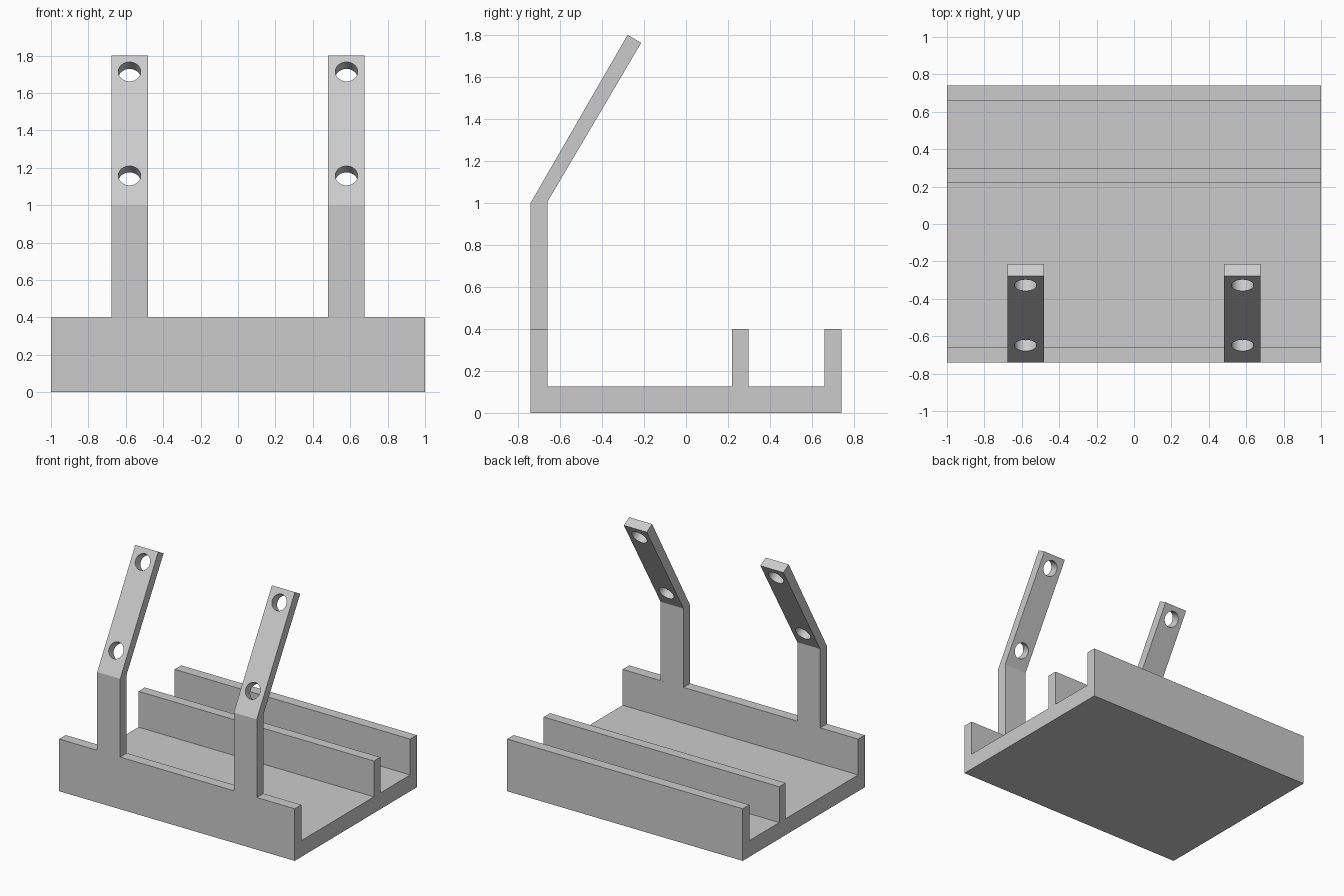
import bpy, bmesh, math
from mathutils import Vector

if "Cube" in bpy.data.objects:
    bpy.data.objects.remove(bpy.data.objects["Cube"], do_unlink=True)

grey = bpy.data.materials.new("plain grey")
grey.use_nodes = True
COLOUR = (0.6, 0.6, 0.6, 1)
grey.diffuse_color = COLOUR
grey.node_tree.nodes["Principled BSDF"].inputs["Base Color"].default_value = COLOUR


def extrude_profile(name, points, x0, x1):
    """Extrude a closed (y, z) profile along x."""
    bm = bmesh.new()
    face = bm.faces.new([bm.verts.new((x0, y, z)) for y, z in points])
    new = bmesh.ops.extrude_face_region(bm, geom=[face])["geom"]
    verts = [v for v in new if isinstance(v, bmesh.types.BMVert)]
    bmesh.ops.translate(bm, verts=verts, vec=(x1 - x0, 0, 0))
    bmesh.ops.recalc_face_normals(bm, faces=bm.faces)
    mesh = bpy.data.meshes.new(name)
    bm.to_mesh(mesh)
    bm.free()
    mesh.materials.append(grey)
    obj = bpy.data.objects.new(name, mesh)
    bpy.context.collection.objects.link(obj)
    return obj


# Base tray: floor with front, middle and back walls
FRONT, BACK, WALL, FLOOR, RIM = -0.74, 0.74, 0.08, 0.125, 0.4
MID0, MID1 = 0.22, 0.297
extrude_profile("base_tray", [
    (FRONT, 0), (BACK, 0), (BACK, RIM), (BACK - WALL, RIM), (BACK - WALL, FLOOR),
    (MID1, FLOOR), (MID1, RIM), (MID0, RIM), (MID0, FLOOR),
    (FRONT + WALL, FLOOR), (FRONT + WALL, RIM), (FRONT, RIM)], -1, 1)

# Bent arms with two round holes each
BEND = 1.0
LEAN = math.radians(30)
along = Vector((0, math.sin(LEAN), math.cos(LEAN)))
normal = Vector((0, -math.cos(LEAN), math.sin(LEAN)))
elbow = Vector((0, FRONT, BEND))
tip = elbow + along * (1.8 - BEND) / along.z
tip_back = tip - normal * 0.075
arm_profile = [(FRONT, RIM), (FRONT + WALL, RIM), (FRONT + WALL, BEND + 0.005),
               (tip_back.y, tip_back.z), (tip.y, tip.z), (FRONT, BEND)]

for side, x in (("right", -0.58), ("left", 0.58)):
    arm = extrude_profile(side + "_arm", arm_profile, x - 0.0975, x + 0.0975)
    for z in (1.158, 1.714):
        centre = elbow + along * (z - BEND) / along.z + Vector((x, 0, 0))
        bpy.ops.mesh.primitive_cylinder_add(
            vertices=40, radius=0.06, depth=0.4, location=centre,
            rotation=normal.to_track_quat("Z", "Y").to_euler())
        cutter = bpy.context.object
        cutter.name = side + "_hole_cutter"
        cutter.data.materials.append(grey)
        cut = arm.modifiers.new("hole", "BOOLEAN")
        cut.operation, cut.solver, cut.object = "DIFFERENCE", "EXACT", cutter
        bpy.ops.object.select_all(action="DESELECT")
        arm.select_set(True)
        bpy.context.view_layer.objects.active = arm
        bpy.ops.object.modifier_apply(modifier=cut.name)
        bpy.data.objects.remove(cutter, do_unlink=True)
    bpy.ops.object.shade_smooth_by_angle(angle=math.radians(25))
